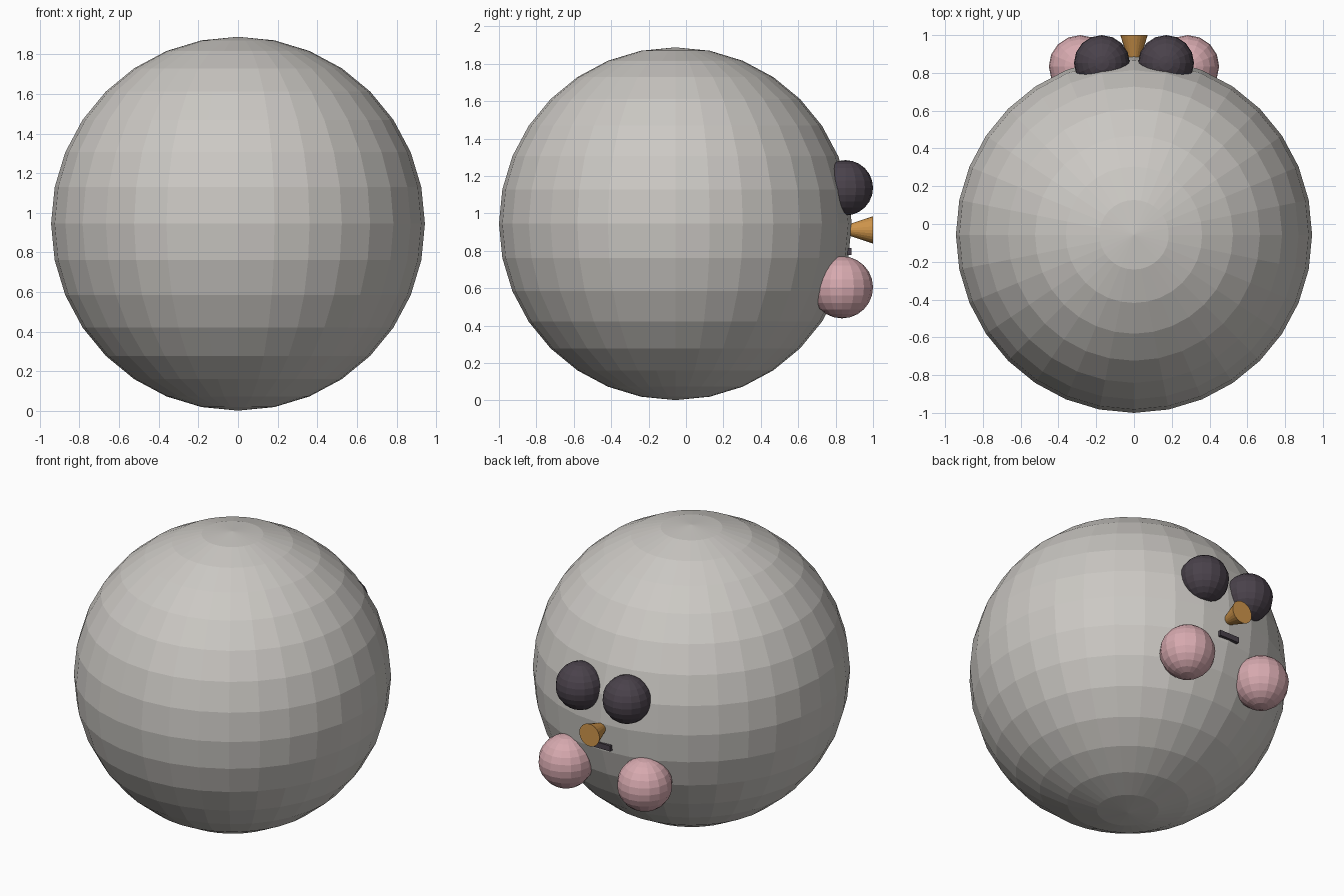
import bpy
import math

# Remove the default cube
cube = bpy.data.objects.get("Cube")
if cube:
    bpy.data.objects.remove(cube, do_unlink=True)


def make_material(name, rgb):
    mat = bpy.data.materials.new(name)
    mat.use_nodes = True
    color = (*rgb, 1.0)
    mat.diffuse_color = color
    mat.node_tree.nodes["Principled BSDF"].inputs["Base Color"].default_value = color
    return mat


def finish(name, mat):
    obj = bpy.context.object
    obj.name = name
    obj.data.materials.append(mat)
    return obj


def ball(name, mat, radius, location, segments, rings):
    bpy.ops.mesh.primitive_uv_sphere_add(
        segments=segments, ring_count=rings, radius=radius, location=location)
    return finish(name, mat)


warm_grey = make_material("warm grey", (0.60, 0.58, 0.55))
charcoal = make_material("charcoal", (0.068, 0.054, 0.070))
pink = make_material("pink", (0.68, 0.40, 0.43))
orange = make_material("orange", (0.62, 0.30, 0.07))

# Large faceted body
ball("body", warm_grey, 0.943, (0, -0.057, 0.945), 32, 16)

# Paired eyes and cheeks on the +y side
for side, sign in (("left", 1), ("right", -1)):
    ball(side + "_eye", charcoal, 0.148, (sign * 0.17, 0.852, 1.137), 16, 12)
    ball(side + "_cheek", pink, 0.166, (sign * 0.285, 0.834, 0.605), 16, 12)

# Conical nose, its point sunk into the body
bpy.ops.mesh.primitive_cone_add(
    vertices=24, radius1=0.073, radius2=0, depth=0.22,
    location=(0, 0.89, 0.912), rotation=(math.pi / 2, 0, 0))
finish("nose", orange)

# Small mouth bar
bpy.ops.mesh.primitive_cube_add(size=1, location=(0, 0.868, 0.797))
mouth = finish("mouth", charcoal)
mouth.scale = (0.14, 0.034, 0.036)
